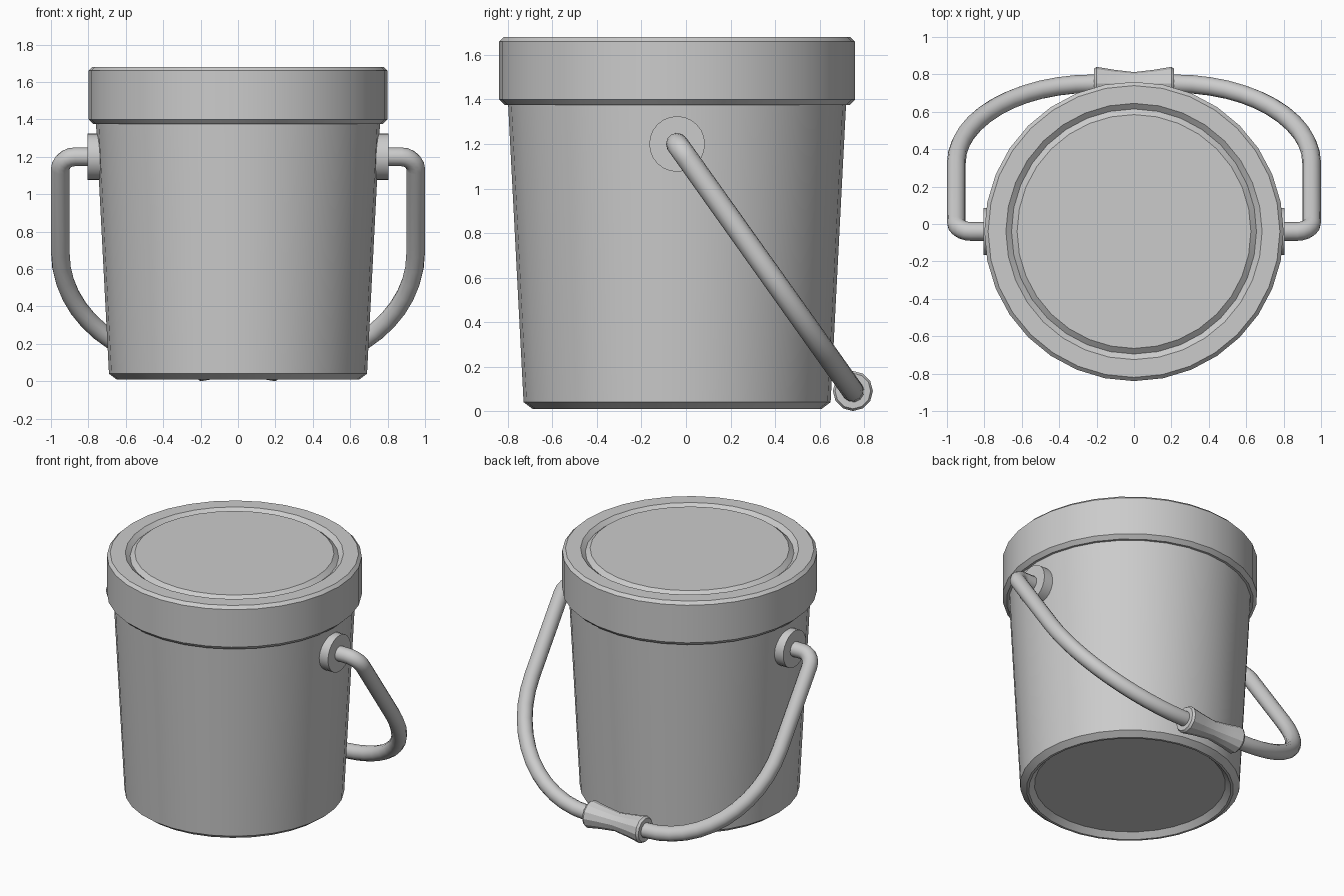
import bpy, bmesh
from math import pi, sin, cos, hypot, radians
from mathutils import Matrix, Vector

if "Cube" in bpy.data.objects:
    bpy.data.objects.remove(bpy.data.objects["Cube"])

CY = -0.04          # bucket axis in y
HUB_Z = 1.2         # handle pivot height


def smooth(ob, angle=28):
    bpy.ops.object.select_all(action='DESELECT')
    ob.select_set(True)
    bpy.context.view_layer.objects.active = ob
    bpy.ops.object.shade_smooth_by_angle(angle=radians(angle))


def lathe(name, profile, sides, matrix):
    """Spin (radius, height) points about local z; radius 0 closes to a point."""
    bm = bmesh.new()
    rings = []
    for r, z in profile:
        if r == 0:
            rings.append([bm.verts.new((0, 0, z))] * sides)
        else:
            rings.append([bm.verts.new((r * cos(2 * pi * i / sides), r * sin(2 * pi * i / sides), z))
                          for i in range(sides)])
    for a, b in zip(rings, rings[1:]):
        for i in range(sides):
            j = (i + 1) % sides
            bm.faces.new(list(dict.fromkeys((a[i], a[j], b[j], b[i]))))
    bmesh.ops.recalc_face_normals(bm, faces=bm.faces)
    me = bpy.data.meshes.new(name)
    bm.to_mesh(me)
    bm.free()
    me.transform(matrix)
    ob = bpy.data.objects.new(name, me)
    bpy.context.collection.objects.link(ob)
    smooth(ob)
    return ob


axis = Matrix.Translation((0, CY, 0))

# Tapered body with chamfered foot and recessed base
lathe("bucket_body", [(0, 0.045), (0.60, 0.045), (0.635, 0.01), (0.65, 0.01), (0.69, 0.04),
                      (0.76, 1.39), (0, 1.39)], 32, axis)

# Lid with chamfered rim and shallow ring groove
lathe("lid", [(0, 1.375), (0.775, 1.375), (0.80, 1.40), (0.80, 1.66), (0.78, 1.68),
              (0.685, 1.68), (0.655, 1.655), (0.625, 1.68), (0, 1.68)], 32, axis)

# Round pivot hubs on both sides
for side, label in ((1, "right"), (-1, "left")):
    m = Matrix.Translation((0, CY, HUB_Z)) @ Matrix.Rotation(side * pi / 2, 4, 'Y')
    lathe("handle_hub_" + label, [(0, 0.70), (0.125, 0.70), (0.125, 0.805), (0, 0.805)], 24, m)

# Handle: drawn as (x, distance from pivot) in a plane tilted down behind the bucket
END = Vector((0, 0.75, 0.09))
PIVOT = Vector((0, CY, HUB_Z))
reach = (END - PIVOT).length
down = (END - PIVOT).normalized()
half = [(0.76, 0)]
half += [(0.87 + 0.08 * sin(a), 0.08 - 0.08 * cos(a)) for a in (pi / 2 * i / 5 for i in range(6))]
half += [(0.22 + 0.73 * cos(a), 0.63 + (reach - 0.63) * sin(a)) for a in (pi / 2 * i / 12 for i in range(13))]
path = half + [(-x, s) for x, s in reversed(half)]

cu = bpy.data.curves.new("handle", 'CURVE')
cu.dimensions = '3D'
cu.bevel_depth = 0.05
cu.bevel_resolution = 4
cu.use_fill_caps = True
sp = cu.splines.new('POLY')
sp.points.add(len(path) - 1)
for p, (x, s) in zip(sp.points, path):
    q = PIVOT + down * s
    p.co = (x, q.y, q.z, 1)
handle = bpy.data.objects.new("handle", cu)
bpy.context.collection.objects.link(handle)
bpy.ops.object.select_all(action='DESELECT')
handle.select_set(True)
bpy.context.view_layer.objects.active = handle
bpy.ops.object.convert(target='MESH')
smooth(bpy.context.view_layer.objects.active, 40)

# Waisted grip at the middle of the handle
grip = [(0, 0.215), (0.08, 0.215), (0.09, 0.20), (0.075, 0.11), (0.062, 0.0)]
grip += [(r, -x) for r, x in reversed(grip[:-1])]
lathe("handle_grip", grip, 12, Matrix.Translation(END) @ Matrix.Rotation(pi / 2, 4, 'Y'))
